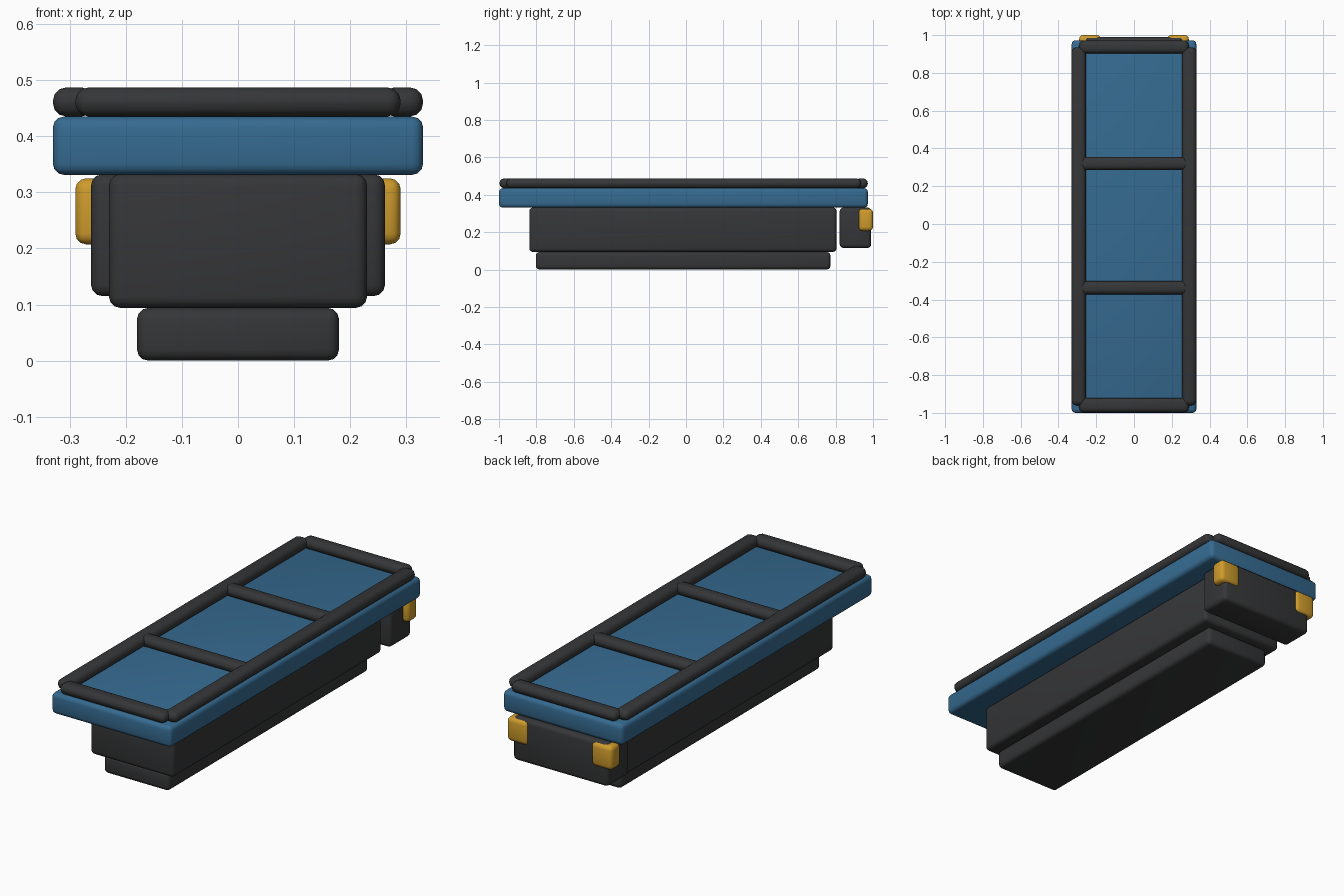
import bpy
import math

if "Cube" in bpy.data.objects:
    bpy.data.objects.remove(bpy.data.objects["Cube"])


def material(name, rgb):
    m = bpy.data.materials.new(name)
    m.diffuse_color = (*rgb, 1)
    m.use_nodes = True
    m.node_tree.nodes["Principled BSDF"].inputs["Base Color"].default_value = m.diffuse_color
    return m


DARK = material("dark_grey", (0.036, 0.037, 0.039))
BLUE = material("blue", (0.036, 0.145, 0.28))
YELLOW = material("amber", (0.62, 0.33, 0.025))


def block(name, x, y, z, mat, bevel=0.02):
    """Rounded box given by its (min, max) extents on each axis."""
    spans = (x, y, z)
    bpy.ops.mesh.primitive_cube_add(size=1, location=[(a + b) / 2 for a, b in spans])
    ob = bpy.context.object
    ob.name = name
    ob.scale = [b - a for a, b in spans]
    bpy.ops.object.transform_apply(location=False, rotation=False, scale=True)
    ob.data.materials.append(mat)
    mod = ob.modifiers.new("rounded_edges", 'BEVEL')
    mod.width = bevel
    mod.segments = 3
    bpy.ops.object.modifier_apply(modifier=mod.name)
    bpy.ops.object.shade_smooth_by_angle(angle=math.radians(40))
    return ob


# Stepped body under the deck
block("base", (-0.18, 0.18), (-0.803, 0.772), (0, 0.094), DARK)
block("body", (-0.23, 0.23), (-0.838, 0.805), (0.094, 0.332), DARK)
block("rear_box", (-0.262, 0.262), (0.822, 0.99), (0.115, 0.332), DARK)

# Deck slab
block("deck", (-0.33, 0.33), (-1, 0.972), (0.331, 0.435), BLUE)

# Frame on the deck: side rails, end rails and two cross bars
RAIL_Z = (0.435, 0.487)
for side, x in (("left", (-0.33, -0.255)), ("right", (0.255, 0.33))):
    block("side_rail_" + side, x, (-0.96, 0.935), RAIL_Z, DARK, 0.024)
for name, y in (("front_rail", (-0.997, -0.922)), ("rear_rail", (0.903, 0.972)),
                ("front_cross_bar", (-0.372, -0.303)), ("rear_cross_bar", (0.286, 0.355))):
    block(name, (-0.29, 0.29), y, RAIL_Z, DARK, 0.024)

# Corner lamps on the rear box
for side, x in (("left", (-0.29, -0.175)), ("right", (0.175, 0.29))):
    block("rear_lamp_" + side, x, (0.924, 1.0), (0.207, 0.325), YELLOW)
